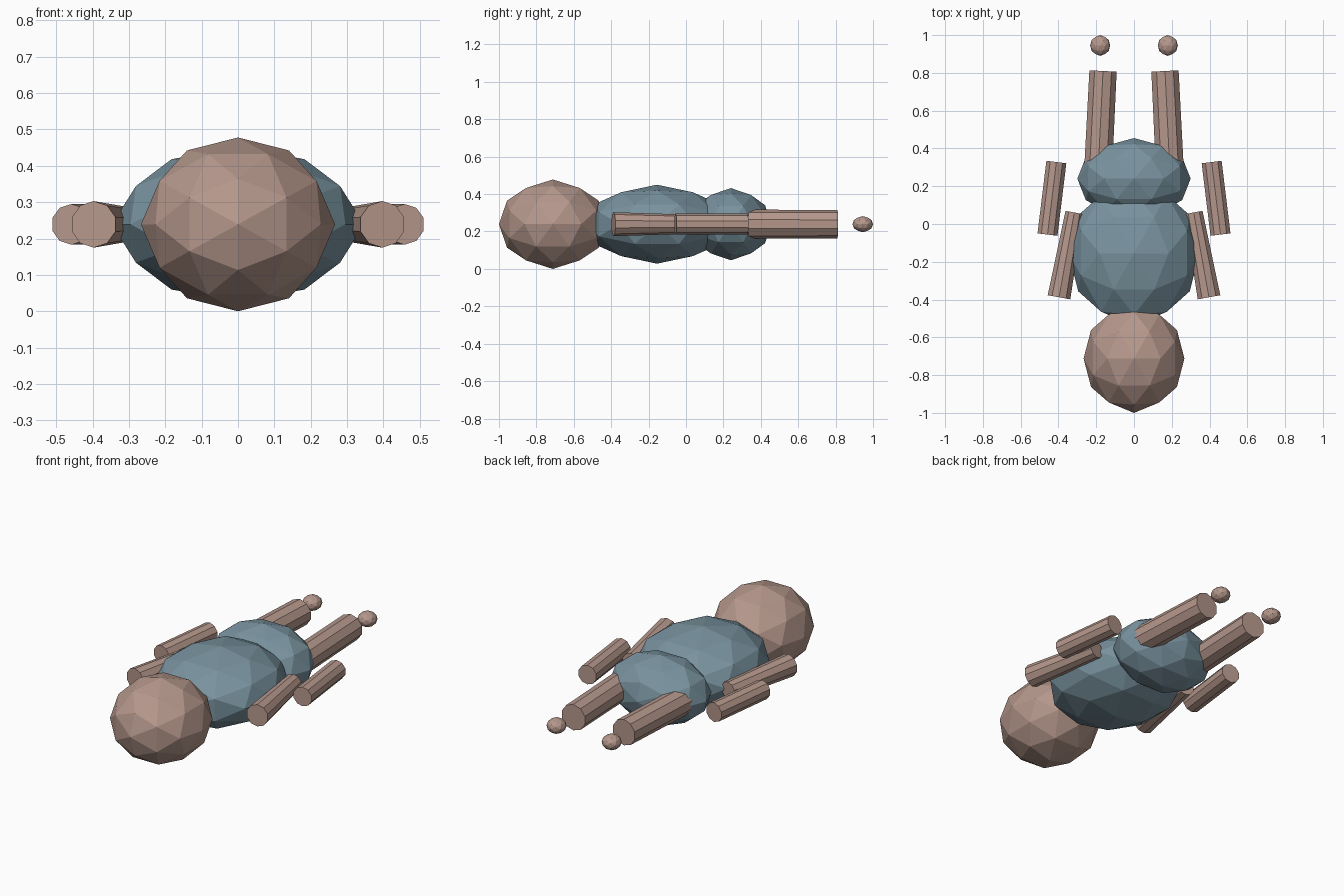
import bpy, bmesh, math
from mathutils import Vector
from itertools import product

if "Cube" in bpy.data.objects:
    bpy.data.objects.remove(bpy.data.objects["Cube"])

def material(name, rgb):
    m = bpy.data.materials.new(name)
    m.diffuse_color = (*rgb, 1)
    m.use_nodes = True
    m.node_tree.nodes["Principled BSDF"].inputs["Base Color"].default_value = m.diffuse_color
    return m

SKIN = material("dusty_pink", (0.46, 0.31, 0.26))
CLOTH = material("slate_blue", (0.19, 0.29, 0.345))
MID = 0.239      # height of every part's centre
PHI = (1 + 5 ** 0.5) / 2

def finish(bm, name, mat):
    bmesh.ops.recalc_face_normals(bm, faces=bm.faces[:])
    me = bpy.data.meshes.new(name)
    bm.to_mesh(me)
    bm.free()
    me.materials.append(mat)
    ob = bpy.data.objects.new(name, me)
    bpy.context.collection.objects.link(ob)

def ball(name, mat, centre, radii):
    """80-face sphere, symmetric in all three planes: hull of its 42 corners."""
    points = set()
    for base in ((1, 0, 0), (PHI, 1, 0), (PHI * PHI, 1, PHI)):
        for signs in product((1, -1), repeat=3):
            p = Vector([b * s for b, s in zip(base, signs)]).normalized()
            for k in range(3):
                points.add(tuple(round(p[(i + k) % 3], 6) + 0.0 for i in range(3)))
    bm = bmesh.new()
    for p in sorted(points):
        bm.verts.new([c + r * v for c, r, v in zip(centre, radii, p)])
    bmesh.ops.convex_hull(bm, input=bm.verts[:])
    finish(bm, name, mat)

def limb(name, mat, a, b, ra, rb, sides=10):
    """Tapered prism between two points at the common height."""
    a, b = Vector((*a, MID)), Vector((*b, MID))
    up = Vector((0, 0, 1))
    side = (b - a).normalized().cross(up)
    bm = bmesh.new()
    rings = []
    for c, r in ((a, ra), (b, rb)):
        rings.append([bm.verts.new(c + r * (math.cos(t) * up + math.sin(t) * side))
                      for t in (2 * math.pi * i / sides for i in range(sides))])
    for i in range(sides):
        j = (i + 1) % sides
        bm.faces.new((rings[0][i], rings[0][j], rings[1][j], rings[1][i]))
    for ring in rings:
        bm.faces.new(ring)
    finish(bm, name, mat)

# Head and body
ball("head", SKIN, (0, -0.712, MID), (0.267, 0.288, 0.239))
ball("torso", CLOTH, (0, -0.155, MID), (0.347, 0.383, 0.211))
ball("hips", CLOTH, (0, 0.24, MID), (0.30, 0.215, 0.193))

# Arms, legs and feet on both sides
for s, label in ((1, "left"), (-1, "right")):
    limb("upper_arm_" + label, SKIN, (s * 0.316, 0.061), (s * 0.397, -0.388), 0.050, 0.064)
    limb("lower_arm_" + label, SKIN, (s * 0.411, 0.328), (s * 0.458, -0.056), 0.056, 0.056)
    limb("leg_" + label, SKIN, (s * 0.190, 0.28), (s * 0.164, 0.81), 0.078, 0.076)
    ball("foot_" + label, SKIN, (s * 0.179, 0.945, MID), (0.053, 0.055, 0.043))
